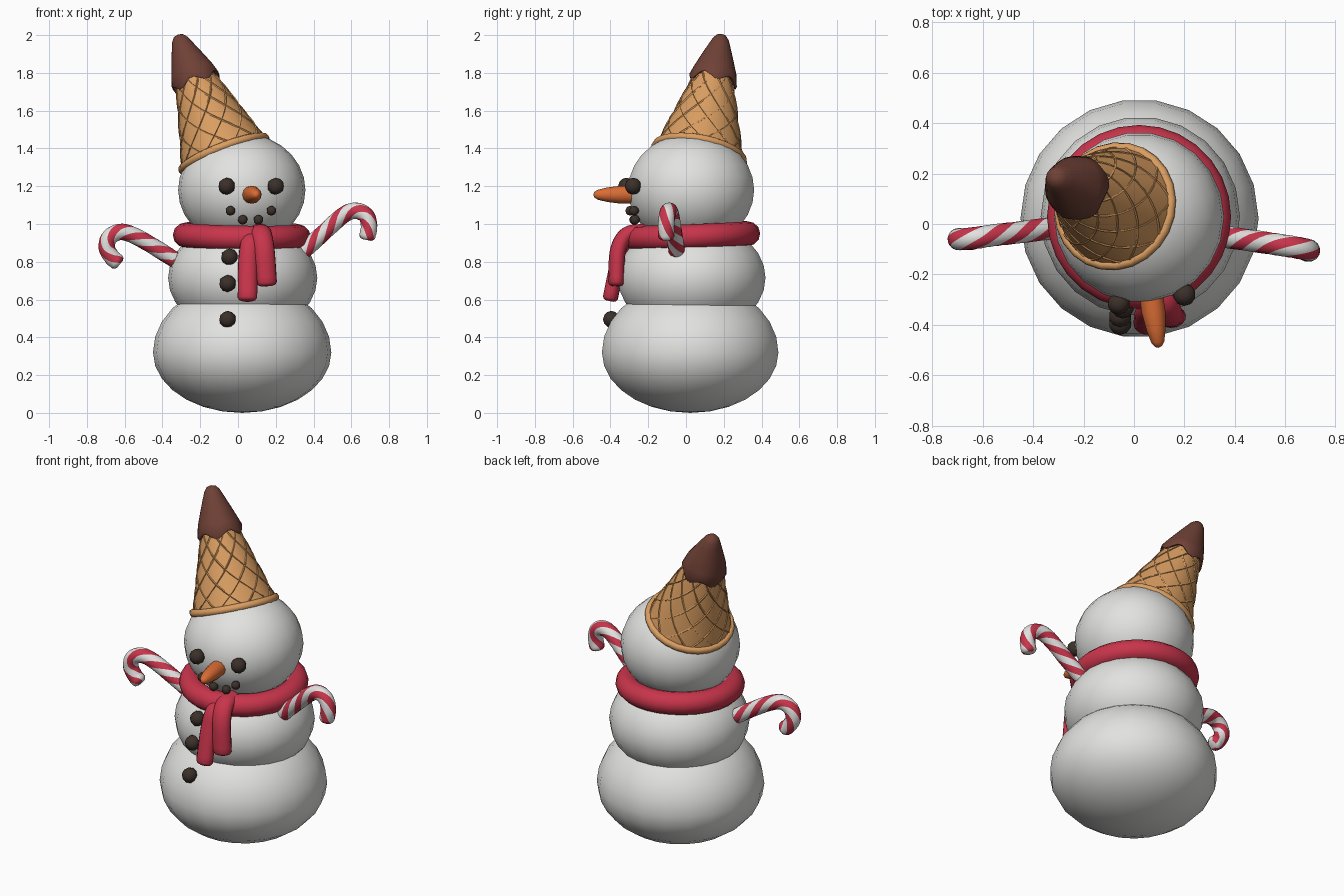
import bpy, bmesh, math
from mathutils import Vector, Matrix, Euler

if "Cube" in bpy.data.objects:
    bpy.data.objects.remove(bpy.data.objects["Cube"])

def material(name, rgb):
    m = bpy.data.materials.new(name)
    m.diffuse_color = (*rgb, 1)
    m.use_nodes = True
    m.node_tree.nodes["Principled BSDF"].inputs["Base Color"].default_value = m.diffuse_color
    return m

SNOW = material("snow_white", (0.76, 0.76, 0.75))
RED = material("scarf_red", (0.58, 0.035, 0.07))
COAL = material("coal_brown", (0.045, 0.03, 0.023))
ORANGE = material("carrot_orange", (0.70, 0.15, 0.035))
WAFFLE = material("waffle_tan", (0.70, 0.34, 0.12))
CHOC = material("chocolate_brown", (0.16, 0.053, 0.037))

def finish(name, bm, mats, angle=60):
    bmesh.ops.remove_doubles(bm, verts=bm.verts, dist=1e-5)
    bmesh.ops.recalc_face_normals(bm, faces=bm.faces)
    me = bpy.data.meshes.new(name)
    bm.to_mesh(me)
    bm.free()
    for m in mats:
        me.materials.append(m)
    for p in me.polygons:
        p.use_smooth = True
    me.set_sharp_from_angle(angle=math.radians(angle))
    ob = bpy.data.objects.new(name, me)
    bpy.context.collection.objects.link(ob)
    return ob

def bridge(bm, rings, colour=lambda j: 0):
    n = len(rings[0])
    for a, b in zip(rings, rings[1:]):
        for j in range(n):
            k = (j + 1) % n
            f = bm.faces.new((a[j], a[k], b[k], b[j]))
            f.material_index = colour(j)

def lathe(name, profile, segs, matrix, mat, wave=lambda i, a: 0.0):
    """Turn (radius, height) points about local z."""
    bm = bmesh.new()
    rings = []
    for i, (r, h) in enumerate(profile):
        ring = []
        for j in range(segs):
            a = 2 * math.pi * j / segs
            ring.append(bm.verts.new(matrix @ Vector(
                (r * math.cos(a), r * math.sin(a), h + wave(i, a)))))
        rings.append(ring)
    bridge(bm, rings)
    return finish(name, bm, [mat])

def circle(R, r, rz, n):
    return [(R + r * math.cos(2 * math.pi * i / n), rz * math.sin(2 * math.pi * i / n))
            for i in range(n)] + [(R + r, 0.0)]

def smooth_path(pts, steps):
    """Catmull-Rom through the points."""
    p = [Vector(q) for q in pts]
    p = [2 * p[0] - p[1]] + p + [2 * p[-1] - p[-2]]
    out = []
    for i in range(1, len(p) - 2):
        a, b, c, d = p[i - 1:i + 3]
        for s in range(steps):
            t = s / steps
            out.append(0.5 * (2 * b + (c - a) * t + (2 * a - 5 * b + 4 * c - d) * t * t
                              + (3 * b - a - 3 * c + d) * t ** 3))
    return out + [p[-2]]

def sweep(name, path, rx, ry, sides, mats, start=(1, 0, 0), pitch=None, colour=lambda j: 0):
    """Tube along a path with rounded far end; pitch twists the sides into a helix."""
    bm = bmesh.new()
    rings, length, nrm = [], 0.0, Vector(start)
    spots = [(p, 1.0) for p in path]
    end = (path[-1] - path[-2]).normalized()
    spots += [(path[-1] + end * ry * 0.3, 0.85), (path[-1] + end * ry * 0.45, 0.55)]
    for i, (p, s) in enumerate(spots):
        prev, nxt = spots[max(i - 1, 0)][0], spots[min(i + 1, len(spots) - 1)][0]
        t = (nxt - prev).normalized()
        nrm = (nrm - t * nrm.dot(t)).normalized()
        side = t.cross(nrm)
        length += (p - prev).length
        tw = 2 * math.pi * length / pitch if pitch else 0.0
        ring = []
        for j in range(sides):
            a = 2 * math.pi * j / sides + tw
            ring.append(bm.verts.new(p + s * (nrm * rx * math.cos(a) + side * ry * math.sin(a))))
        rings.append(ring)
    bridge(bm, rings, colour)
    bm.faces.new(rings[0])
    bm.faces.new(rings[-1])
    return finish(name, bm, mats)

# snow balls: centre, radius, height above and below the centre
def ball(name, centre, r, up, down, n=14):
    prof = []
    for i in range(n + 1):
        a = -math.pi / 2 + math.pi * i / n
        prof.append((r * math.cos(a), math.sin(a) * (up if a > 0 else down)))
    lathe(name, prof, 22, Matrix.Translation(centre), SNOW)

ball("lower_body", (0.022, 0.022, 0.32), 0.472, 0.375, 0.32)
ball("middle_body", (0.025, 0.03, 0.715), 0.395, 0.30, 0.30)
ball("head", (0.02, 0.027, 1.18), 0.337, 0.30, 0.30)

# coal eyes, mouth and buttons
def coal(name, p, r):
    bm = bmesh.new()
    bmesh.ops.create_icosphere(bm, subdivisions=2, radius=r, matrix=Matrix.Translation(p))
    finish(name, bm, [COAL])

for i, p in enumerate([(-0.06, -0.315, 1.2), (0.2, -0.28, 1.2)]):
    coal(f"eye_{i + 1}", p, 0.045)
for i, p in enumerate([(-0.04, -0.295, 1.07), (0.025, -0.275, 1.022),
                       (0.108, -0.27, 1.022), (0.177, -0.275, 1.07)]):
    coal(f"mouth_{i + 1}", p, 0.026)
for i, p in enumerate([(-0.045, -0.33, 0.825), (-0.055, -0.365, 0.685), (-0.055, -0.395, 0.495)]):
    coal(f"button_{i + 1}", p, 0.045)

# carrot nose
def along(base, axis):
    return Matrix.Translation(base) @ Vector(axis).to_track_quat('Z', 'Y').to_matrix().to_4x4()

lathe("nose", [(0, 0), (0.047, 0), (0.047, 0.08), (0.038, 0.15), (0.026, 0.20), (0.014, 0.218), (0, 0.223)],
      12, along((0.066, -0.27, 1.155), (0.032, -0.22, 0)), ORANGE)

# scarf ring and its two hanging tails
lathe("scarf_ring", circle(0.297, 0.068, 0.066, 12), 28,
      Matrix.Translation((0.02, 0.028, 0.937)) @ Euler((0.04, 0.015, 0)).to_matrix().to_4x4(), RED)
sweep("scarf_tail_long", smooth_path([(0.075, -0.24, 0.94), (0.065, -0.325, 0.90), (0.053, -0.36, 0.80),
                                      (0.05, -0.40, 0.61)], 6), 0.052, 0.04, 14, [RED])
sweep("scarf_tail_short", smooth_path([(0.115, -0.22, 0.96), (0.125, -0.31, 0.945), (0.14, -0.36, 0.86),
                                       (0.152, -0.37, 0.69)], 6), 0.055, 0.042, 14, [RED])

# candy cane arms: three red helical stripes on white
CANES = {
    "candy_cane_left": [(-0.28, -0.015, 0.775), (-0.35, -0.02, 0.82), (-0.47, -0.035, 0.895),
                        (-0.56, -0.045, 0.943), (-0.625, -0.055, 0.958), (-0.68, -0.06, 0.93),
                        (-0.695, -0.06, 0.875), (-0.668, -0.06, 0.825), (-0.64, -0.06, 0.80)],
    "candy_cane_right": [(0.27, -0.035, 0.78), (0.357, -0.05, 0.865), (0.46, -0.065, 0.96),
                         (0.56, -0.08, 1.048), (0.625, -0.09, 1.07), (0.678, -0.1, 1.045),
                         (0.694, -0.105, 0.99), (0.685, -0.105, 0.935)],
}
for name, pts in CANES.items():
    sweep(name, smooth_path(pts, 5), 0.044, 0.044, 12, [SNOW, RED], start=(0, 1, 0),
          pitch=-0.42, colour=lambda j: (j // 2) % 2)

# waffle cone hat, leaning left and back
HAT = along((-0.075, 0.07, 1.37), (-0.354, 0.173, 0.919))
R0, APEX = 0.238, 0.782
lathe("waffle_cone", [(R0 * (1 - h / APEX), h) for h in (0, 0.12, 0.24, 0.36, 0.5)], 24, HAT, WAFFLE)
lathe("cone_rim", circle(0.238, 0.02, 0.022, 8), 24, HAT, WAFFLE)
for d in (-1, 1):
    for k in range(9):
        pts = []
        for i in range(15):
            h = 0.46 * i / 14
            a = 2 * math.pi * k / 9 + d * 2.2 * h / 0.46
            r = R0 * (1 - h / APEX)
            pts.append(HAT @ Vector((r * math.cos(a), r * math.sin(a), h)))
        sweep(f"waffle_ridge_{'left' if d < 0 else 'right'}_{k + 1}", pts, 0.005, 0.005, 4, [WAFFLE],
              start=(0.3, 0.5, 0.8))

# chocolate dip with a wavy lower edge
lathe("chocolate_tip", [(0.10, 0.42), (0.125, 0.41), (0.13, 0.425), (0.115, 0.48), (0.088, 0.55),
                        (0.06, 0.62), (0.043, 0.66), (0.025, 0.682), (0, 0.688)], 30, HAT, CHOC,
      wave=lambda i, a: 0.018 * math.sin(5 * a) if i < 3 else 0.0)
